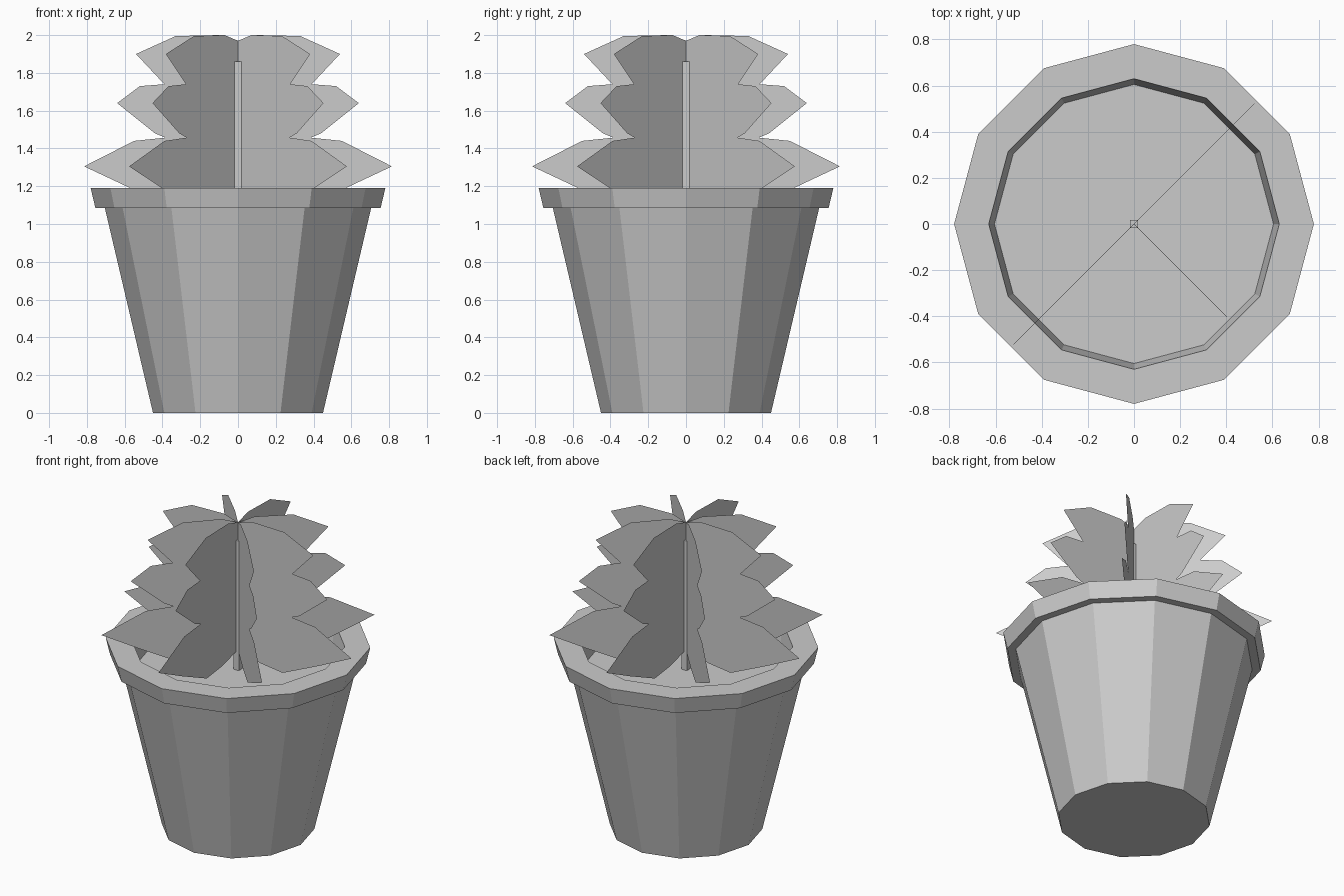
import bpy, bmesh
from math import sin, cos, pi

if "Cube" in bpy.data.objects:
    bpy.data.objects.remove(bpy.data.objects["Cube"])

SIDES = 12


def finish(bm, name):
    mesh = bpy.data.meshes.new(name)
    bm.to_mesh(mesh)
    bm.free()
    obj = bpy.data.objects.new(name, mesh)
    bpy.context.collection.objects.link(obj)
    return obj


def lathe(name, profile):
    """Revolve (radius, z) points into a faceted shell, capped at both ends."""
    bm = bmesh.new()
    rings = [[bm.verts.new((r * cos(2 * pi * i / SIDES), r * sin(2 * pi * i / SIDES), z))
              for i in range(SIDES)] for r, z in profile]
    for a, b in zip(rings, rings[1:]):
        for i in range(SIDES):
            j = (i + 1) % SIDES
            bm.faces.new((a[i], a[j], b[j], b[i]))
    bm.faces.new(rings[0][::-1])
    bm.faces.new(rings[-1])
    bmesh.ops.recalc_face_normals(bm, faces=bm.faces)
    return finish(bm, name)


# Pot: base, tapered wall, overhanging rim, inner wall, soil surface as last cap
lathe("pot_with_soil", [(0.45, 0), (0.705, 1.085), (0.755, 1.085),
                        (0.78, 1.19), (0.63, 1.19), (0.605, 1.02)])

# Square stem
bm = bmesh.new()
bmesh.ops.create_cube(bm, size=1)
for v in bm.verts:
    v.co.x *= 0.036
    v.co.y *= 0.036
    v.co.z = 1.02 if v.co.z < 0 else 1.86
finish(bm, "stem")

# Jagged flat leaves, eight around the stem: (radius, z) outline
leaf = [(0, 1.145), (0.16, 1.10), (0.32, 1.08), (0.57, 1.19), (0.815, 1.305),
        (0.55, 1.44), (0.385, 1.457), (0.44, 1.48), (0.64, 1.64),
        (0.52, 1.73), (0.39, 1.74), (0.54, 1.90), (0.33, 1.995),
        (0.10, 2.0), (0, 1.97)]
bm = bmesh.new()
for k in range(8):
    a = k * pi / 4
    bm.faces.new([bm.verts.new((r * cos(a), r * sin(a), z)) for r, z in leaf])
finish(bm, "leaves")
